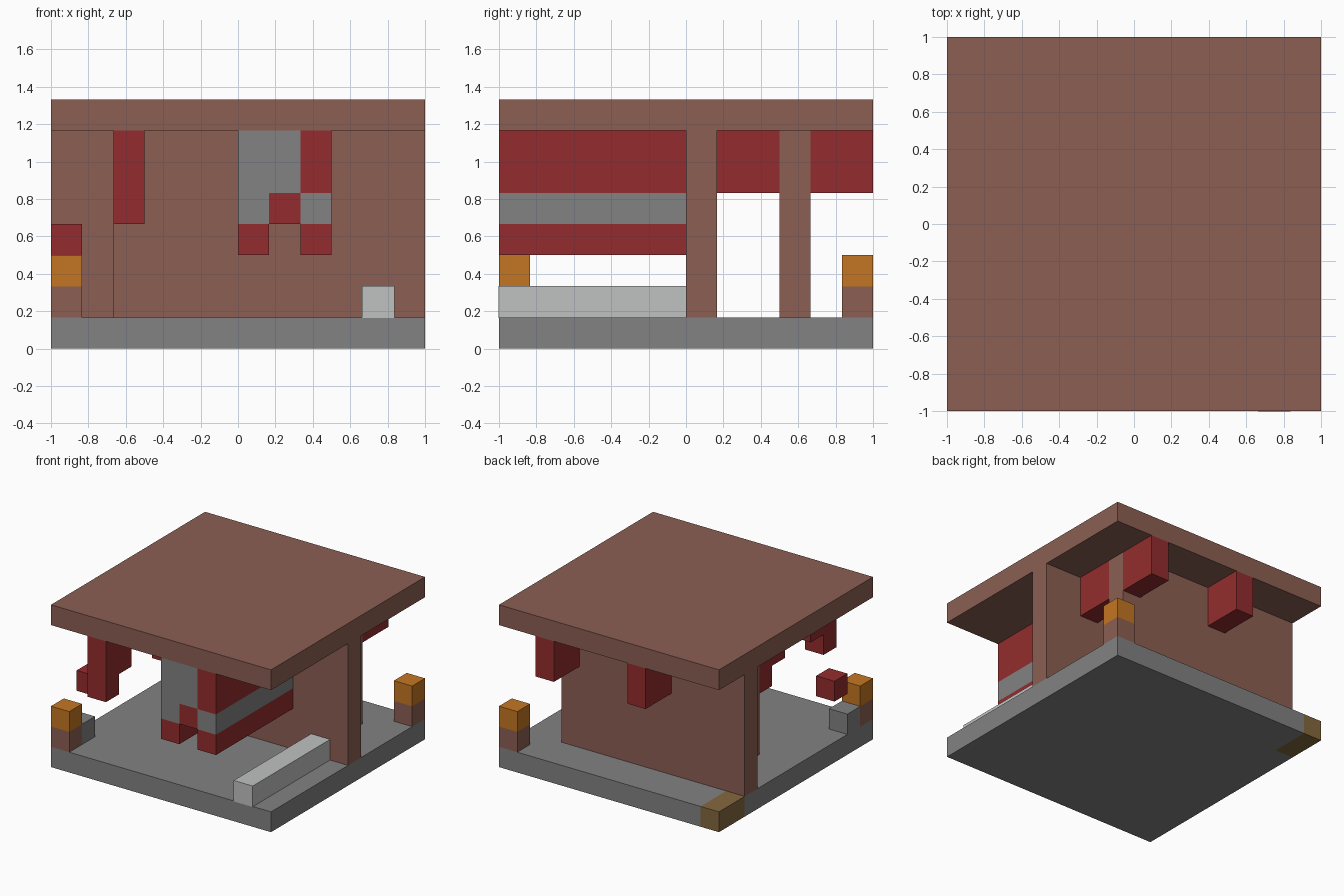
import bpy
import bmesh
from mathutils import Matrix, Vector

default = bpy.data.objects.get("Cube")
if default:
    bpy.data.objects.remove(default, do_unlink=True)

U = 1 / 6  # one block; the model is 12 x 12 x 8 blocks


def material(name, rgb):
    def linear(c):
        c /= 255
        return c / 12.92 if c <= 0.04045 else ((c + 0.055) / 1.055) ** 2.4
    colour = (*[linear(c) for c in rgb], 1)
    mat = bpy.data.materials.new(name)
    mat.use_nodes = True
    mat.diffuse_color = colour
    mat.node_tree.nodes["Principled BSDF"].inputs["Base Color"].default_value = colour
    return mat


BROWN = material("brown", (139, 95, 83))
GRAY = material("gray", (130, 130, 130))
RED = material("red", (148, 44, 46))
ORANGE = material("orange", (196, 118, 35))
PALE = material("pale gray", (192, 194, 193))
TAN = material("tan", (132, 104, 62))


def finish(name, bm, *mats):
    bmesh.ops.recalc_face_normals(bm, faces=bm.faces)
    mesh = bpy.data.meshes.new(name)
    bm.to_mesh(mesh)
    bm.free()
    for mat in mats:
        mesh.materials.append(mat)
    obj = bpy.data.objects.new(name, mesh)
    bpy.context.collection.objects.link(obj)
    return obj


def point(x, y, z):
    """Block coordinates to model space."""
    return Vector(((x - 6) * U, (y - 6) * U, z * U))


def box_mesh(x, y, z, grow=0):
    lo, hi = point(x[0], y[0], z[0]), point(x[1], y[1], z[1])
    size = hi - lo + Vector((grow, grow, grow)) * 2
    bm = bmesh.new()
    bmesh.ops.create_cube(bm, size=1, matrix=Matrix.Translation((lo + hi) / 2) @ Matrix.Diagonal((*size, 1)))
    return bm


def box(name, mat, x, y, z, grow=0):
    return finish(name, box_mesh(x, y, z, grow), mat)


# Floor slab with one tan corner
bm = box_mesh((0, 12), (0, 12), (0, 1))
corner = point(1, 10, 0)
for axis in ((1, 0, 0), (0, 1, 0)):
    bmesh.ops.bisect_plane(bm, geom=bm.verts[:] + bm.edges[:] + bm.faces[:], plane_co=corner, plane_no=axis)
for face in bm.faces:
    c = face.calc_center_median()
    face.material_index = int(c.x < corner.x and c.y > corner.y)
finish("floor", bm, GRAY, TAN)

# Roof and the two offset walls
box("roof", BROWN, (0, 12), (0, 12), (7, 8))
box("front_wall", BROWN, (2, 12), (6, 7), (1, 7))
box("back_wall", BROWN, (0, 10), (9, 10), (1, 7))

# Corner lamps on short posts
for side, c in (("front", 0), ("back", 11)):
    box(side + "_post", BROWN, (c, c + 1), (c, c + 1), (1, 2))
    box(side + "_lamp", ORANGE, (c, c + 1), (c, c + 1), (2, 3))

# Loose blocks beside the front post, and the pale bench
box("step_block", GRAY, (0, 1), (1, 2), (1, 2))
box("floating_block", RED, (0, 1), (2, 3), (3, 4))
box("bench", PALE, (10, 11), (0, 6), (1, 2), grow=0.003)

# Hanging block: long bars running back to the front wall
bars = (
    ("upper_core", GRAY, (6, 8), (5, 7)),
    ("upper_side", RED, (8, 9), (5, 7)),
    ("middle_inner", GRAY, (6, 7), (4, 5)),
    ("middle_centre", RED, (7, 8), (4, 5)),
    ("middle_outer", GRAY, (8, 9), (4, 5)),
    ("lower_inner", RED, (6, 7), (3, 4)),
    ("lower_outer", RED, (8, 9), (3, 4)),
)
for name, mat, x, z in bars:
    box("hanging_" + name, mat, x, (0, 6), z)

# Stepped arch hanging from the roof, extruded from a mirrored side profile
half = [(0, 7), (0, 4), (1, 4), (1, 5), (2, 5), (2, 6)]
profile = half + [(6 - y, z) for y, z in reversed(half)]
bm = bmesh.new()
face = bm.faces.new([bm.verts.new(point(2, y, z)) for y, z in profile])
out = bmesh.ops.extrude_face_region(bm, geom=[face])
bmesh.ops.translate(bm, vec=(U, 0, 0), verts=[g for g in out["geom"] if isinstance(g, bmesh.types.BMVert)])
finish("stepped_arch", bm, RED)

# Roof brackets on both sides of the back wall
for x in (4, 9):
    for side, y in (("inner", 7), ("outer", 10)):
        box(f"{side}_bracket_{x}", RED, (x, x + 1), (y, y + 2), (5, 7))
